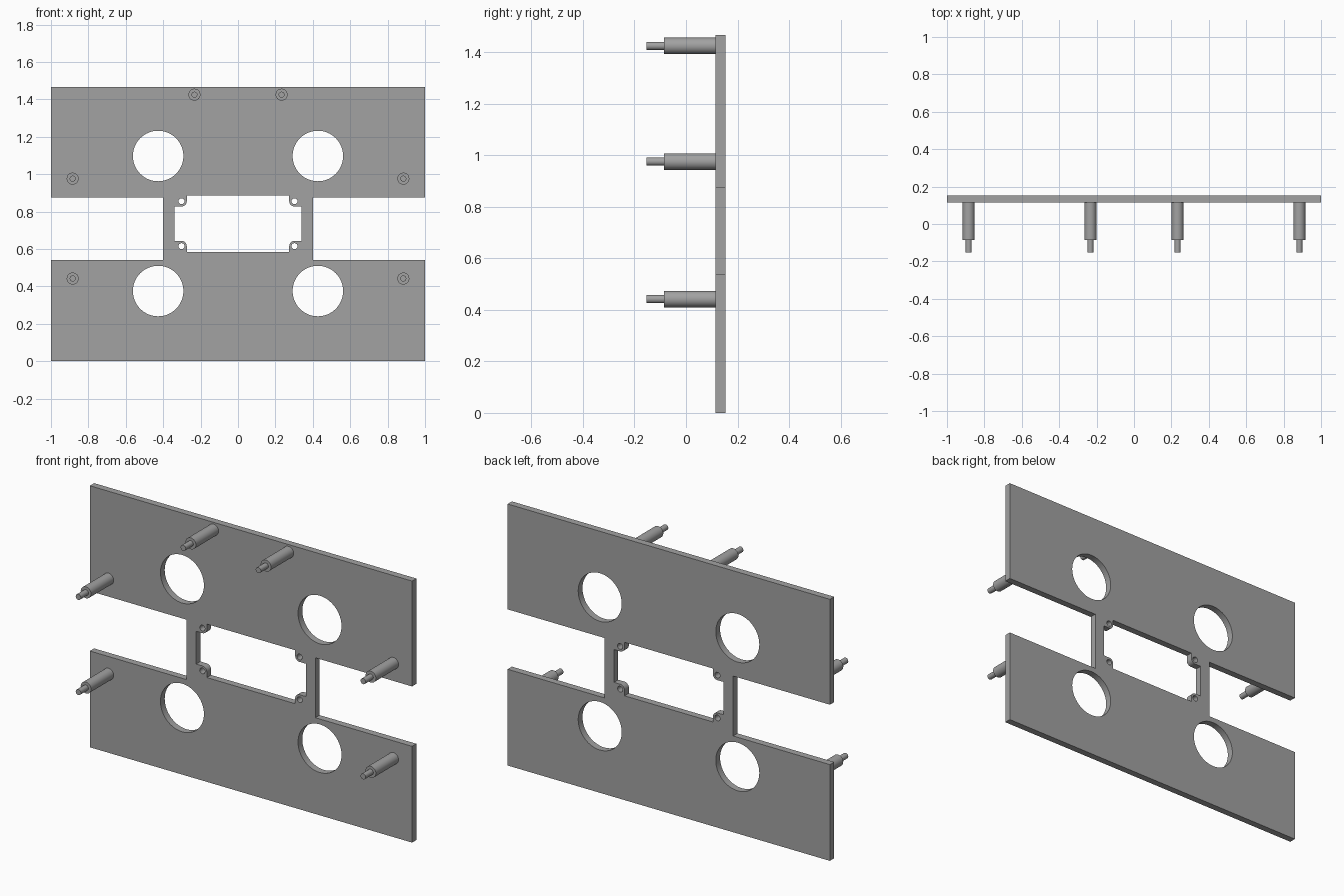
import bpy, bmesh
from math import cos, sin, pi, radians
from mathutils import Matrix, Vector

cube = bpy.data.objects.get("Cube")
if cube:
    bpy.data.objects.remove(cube)

grey = bpy.data.materials.new("plain_grey")
grey.use_nodes = True
colour = (0.36, 0.36, 0.36, 1)
grey.diffuse_color = colour
grey.node_tree.nodes["Principled BSDF"].inputs["Base Color"].default_value = colour

PLATE_FRONT, PLATE_BACK = 0.115, 0.153
WINDOW_Z = 0.735


def arc(cx, cz, r, start, end, n):
    angles = [start + (end - start) * i / n for i in range(n + 1)]
    return [(cx + r * cos(a), cz + r * sin(a)) for a in angles]


def circle(cx, cz, r, n=64):
    return arc(cx, cz, r, 0, 2 * pi, n)[:-1]


def smooth(obj):
    bpy.ops.object.select_all(action='DESELECT')
    obj.select_set(True)
    bpy.context.view_layer.objects.active = obj
    bpy.ops.object.shade_smooth_by_angle(angle=radians(30))


# H-shaped outline: wide panels joined by a narrow web
half = [(1, 0), (1, 0.54), (0.4, 0.54), (0.4, 0.876), (1, 0.876), (1, 1.467)]
loops = [half + [(-x, z) for x, z in reversed(half)]]

# Window with a rounded screw tab in each corner
corner = [(0.34, 0.092)] + arc(0.302, 0.12, 0.028, 1.5 * pi, pi, 10) + [(0.274, 0.15)]
window = []
for sx, sz in ((1, 1), (-1, 1), (-1, -1), (1, -1)):
    pts = [(sx * x, WINDOW_Z + sz * z) for x, z in corner]
    window += pts if sx * sz > 0 else pts[::-1]
    loops.append(circle(sx * 0.302, WINDOW_Z + sz * 0.12, 0.016, 32))
loops.append(window)

# Four large round openings
for x in (-0.427, 0.427):
    for z in (0.375, 1.097):
        loops.append(circle(x, z, 0.135))

# Fill the profile and give it thickness
profile = bpy.data.curves.new("plate_profile", 'CURVE')
profile.dimensions = '2D'
profile.fill_mode = 'BOTH'
profile.extrude = (PLATE_BACK - PLATE_FRONT) / 2
for loop in loops:
    spline = profile.splines.new('POLY')
    spline.points.add(len(loop) - 1)
    for point, (x, z) in zip(spline.points, loop):
        point.co = (x, z, 0, 1)
    spline.use_cyclic_u = True
source = bpy.data.objects.new("plate_profile", profile)
bpy.context.collection.objects.link(source)
bpy.context.view_layer.update()
mesh = bpy.data.meshes.new_from_object(source.evaluated_get(bpy.context.evaluated_depsgraph_get()))
bpy.data.objects.remove(source)

bm = bmesh.new()
bm.from_mesh(mesh)
bmesh.ops.remove_doubles(bm, verts=bm.verts, dist=0.0001)
bm.transform(Matrix.Translation((0, (PLATE_FRONT + PLATE_BACK) / 2, 0)) @ Matrix.Rotation(pi / 2, 4, 'X'))
bmesh.ops.recalc_face_normals(bm, faces=bm.faces)
bm.to_mesh(mesh)
bm.free()
mesh.materials.clear()
mesh.materials.append(grey)
plate = bpy.data.objects.new("mounting_plate", mesh)
bpy.context.collection.objects.link(plate)
smooth(plate)


# Stepped standoff posts, lathed around their axis
def standoff(name, x, z):
    steps = [(0, PLATE_FRONT), (0.032, PLATE_FRONT), (0.032, -0.086),
             (0.016, -0.086), (0.016, -0.153), (0, -0.153)]
    bm = bmesh.new()
    verts = [bm.verts.new((r, y, 0)) for r, y in steps]
    edges = [bm.edges.new(pair) for pair in zip(verts, verts[1:])]
    bmesh.ops.spin(bm, geom=verts + edges, cent=(0, 0, 0), axis=(0, 1, 0),
                   angle=2 * pi, steps=32)
    bmesh.ops.remove_doubles(bm, verts=bm.verts, dist=0.0001)
    bmesh.ops.recalc_face_normals(bm, faces=bm.faces)
    me = bpy.data.meshes.new(name)
    bm.to_mesh(me)
    bm.free()
    me.materials.append(grey)
    obj = bpy.data.objects.new(name, me)
    obj.location = Vector((x, 0, z))
    bpy.context.collection.objects.link(obj)
    smooth(obj)


for side, s in (("left", 1), ("right", -1)):
    standoff(f"top_{side}_standoff", s * 0.233, 1.425)
    standoff(f"middle_{side}_standoff", s * 0.884, 0.976)
    standoff(f"lower_{side}_standoff", s * 0.884, 0.442)
